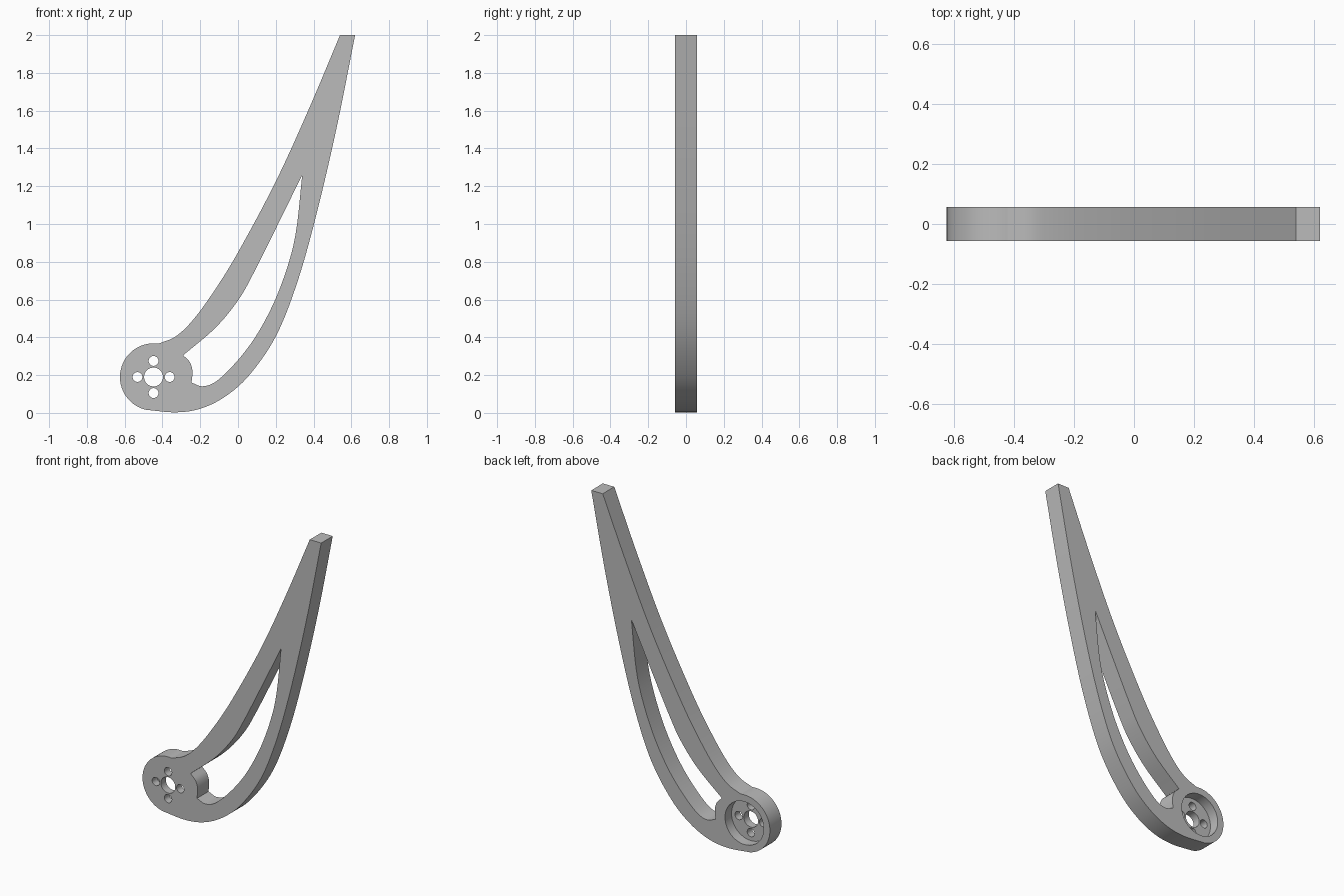
import bpy, bmesh, math
from mathutils import Vector, Matrix

if "Cube" in bpy.data.objects:
    bpy.data.objects.remove(bpy.data.objects["Cube"])

THICK = 0.115
HUB = Vector((-0.447, 0.19))
HUB_R = 0.178

grey = bpy.data.materials.new("plain grey")
grey.use_nodes = True
colour = (0.5, 0.5, 0.5, 1)
grey.diffuse_color = colour
grey.node_tree.nodes["Principled BSDF"].inputs["Base Color"].default_value = colour


def smooth(points, steps=8):
    """Smooth run through the points, leaving out the last one."""
    p = [Vector(q) for q in points]
    p = [2 * p[0] - p[1]] + p + [2 * p[-1] - p[-2]]
    run = []
    for a, b, c, d in zip(p, p[1:], p[2:], p[3:]):
        for i in range(steps):
            t = i / steps
            run.append(0.5 * (2 * b + (c - a) * t + (2 * a - 5 * b + 4 * c - d) * t ** 2
                              + (3 * b - a - 3 * c + d) * t ** 3))
    return run


def arc(centre, radius, start, end, count):
    """Arc in degrees, leaving out the end point."""
    angles = [math.radians(start + (end - start) * i / count) for i in range(count)]
    return [centre + radius * Vector((math.cos(a), math.sin(a))) for a in angles]


# Outer edge: rounded hub, belly, straight tip, back of the arm
hub_edge = arc(HUB, HUB_R, 82, 258, 40)
belly = smooth([(-0.484, 0.016), (-0.33, 0.003), (-0.2, 0.022), (-0.07, 0.085),
                (0.06, 0.2), (0.2, 0.405), (0.31, 0.68), (0.41, 1.03), (0.52, 1.5), (0.62, 2)])
back = smooth([(0.54, 2), (0.38, 1.62), (0.2, 1.225), (0, 0.85), (-0.13, 0.64),
               (-0.24, 0.49), (-0.33, 0.405), (-0.422, 0.366)])
outline = hub_edge + belly + [Vector((0.62, 2))] + back

# Slot between the two struts, with the hub bulging into it
slot = (smooth([(0.34, 1.26), (0.2, 0.975), (0.08, 0.735), (0, 0.595), (-0.12, 0.45), (-0.29, 0.305)])
        + smooth([(-0.29, 0.305), (-0.255, 0.268), (-0.241, 0.22), (-0.246, 0.16)])
        + smooth([(-0.246, 0.16), (-0.185, 0.141), (-0.11, 0.171), (0, 0.28), (0.1, 0.415),
                  (0.195, 0.595), (0.27, 0.8), (0.31, 0.98), (0.34, 1.26)]))

# Centre hole and ring of four screw holes
holes = [arc(HUB, 0.05, 0, 360, 40)]
for centre in arc(HUB, 0.085, 0, 360, 4):
    holes.append(arc(centre, 0.026, 0, 360, 28))

# Fill the profile and give it thickness
curve = bpy.data.curves.new("arm_profile", "CURVE")
curve.dimensions = "2D"
curve.fill_mode = "BOTH"
curve.extrude = THICK / 2
for loop in [outline, slot] + holes:
    spline = curve.splines.new("POLY")
    spline.points.add(len(loop) - 1)
    spline.use_cyclic_u = True
    for point, co in zip(spline.points, loop):
        point.co = (co.x, co.y, 0, 1)
profile = bpy.data.objects.new("arm_profile", curve)
bpy.context.collection.objects.link(profile)
bpy.context.view_layer.update()
mesh = bpy.data.meshes.new_from_object(profile.evaluated_get(bpy.context.evaluated_depsgraph_get()))
bpy.data.objects.remove(profile)

upright = Matrix.Rotation(math.pi / 2, 4, "X")
bm = bmesh.new()
bm.from_mesh(mesh)
bmesh.ops.remove_doubles(bm, verts=bm.verts, dist=0.0001)
bmesh.ops.transform(bm, matrix=upright, verts=bm.verts)
bmesh.ops.recalc_face_normals(bm, faces=bm.faces)
bm.to_mesh(mesh)
bm.free()
mesh.name = "curved_arm"
mesh.materials.clear()
mesh.materials.append(grey)
arm = bpy.data.objects.new("curved_arm", mesh)
bpy.context.collection.objects.link(arm)

# Round recess in the back of the hub
depth = 0.065
bpy.ops.mesh.primitive_cylinder_add(vertices=64, radius=0.135, depth=0.2,
                                    location=(HUB.x, THICK / 2 - depth + 0.1, HUB.y),
                                    rotation=(math.pi / 2, 0, 0))
cutter = bpy.context.object
cutter.name = "recess_cutter"
cutter.data.materials.append(grey)
cutter.hide_render = True
cutter.hide_set(True)
cut = arm.modifiers.new("recess", "BOOLEAN")
cut.operation = "DIFFERENCE"
cut.solver = "EXACT"
cut.object = cutter

# Apply the cut, then shade the curved walls smooth
bpy.ops.object.select_all(action="DESELECT")
arm.select_set(True)
bpy.context.view_layer.objects.active = arm
bpy.ops.object.modifier_apply(modifier=cut.name)
bpy.data.objects.remove(cutter)
bpy.ops.object.shade_smooth_by_angle(angle=math.radians(25))
